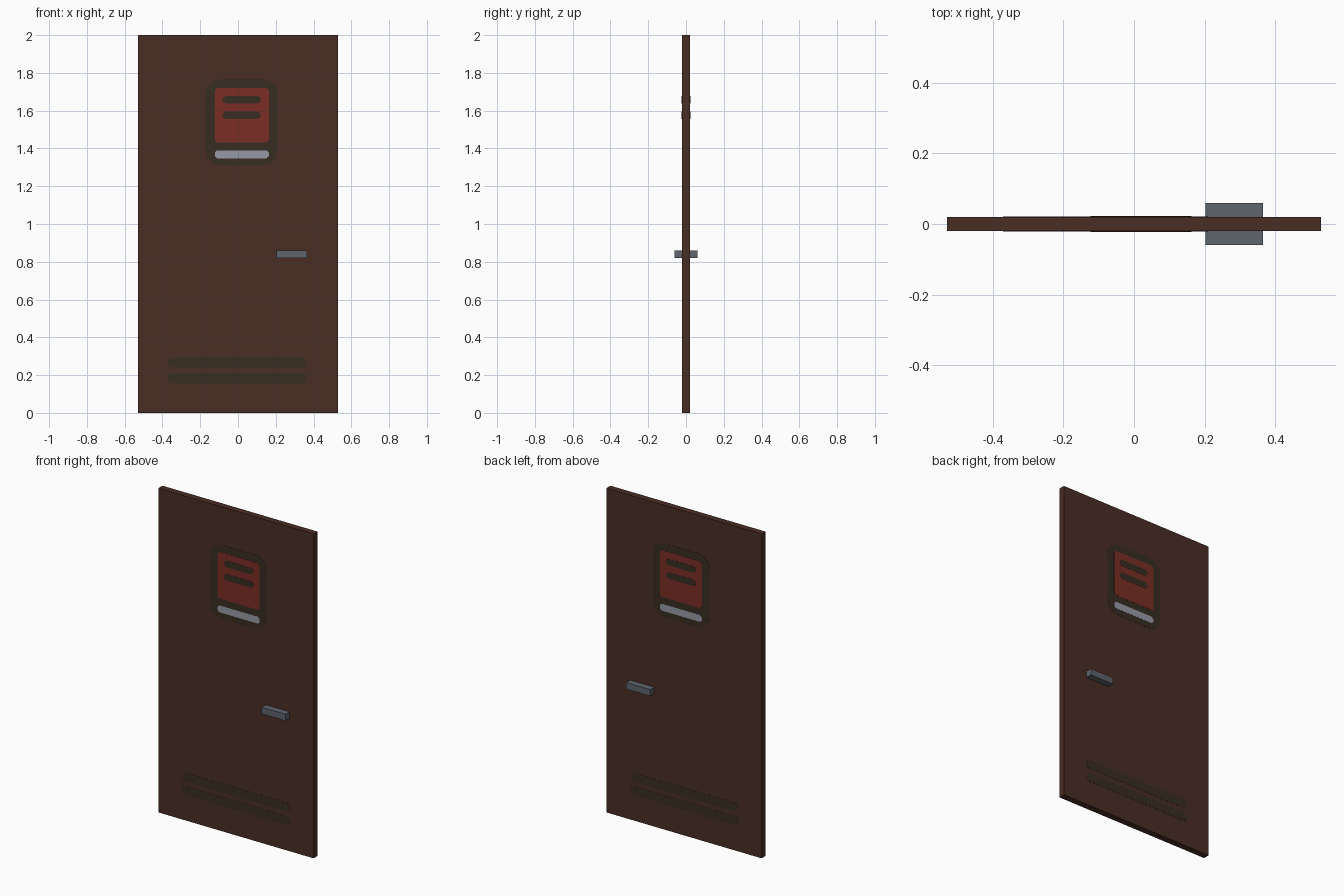
import bpy, bmesh, math

if "Cube" in bpy.data.objects:
    bpy.data.objects.remove(bpy.data.objects["Cube"])


def srgb(r, g, b):
    f = lambda c: c / 12.92 if c <= 0.04045 else ((c + 0.055) / 1.055) ** 2.4
    return (f(r / 255), f(g / 255), f(b / 255), 1)


def material(name, rgb):
    m = bpy.data.materials.new(name)
    m.diffuse_color = srgb(*rgb)
    m.use_nodes = True
    m.node_tree.nodes["Principled BSDF"].inputs["Base Color"].default_value = m.diffuse_color
    return m


BROWN = material("door brown", (74, 45, 36))
DARK = material("dark olive", (55, 45, 34))
RED = material("sign red", (122, 45, 36))
LIGHT = material("light grey", (150, 154, 164))
STEEL = material("handle steel", (94, 99, 108))

HALF = 0.02  # half thickness of the door


def finish(name, bm, mat):
    bmesh.ops.recalc_face_normals(bm, faces=bm.faces)
    mesh = bpy.data.meshes.new(name)
    bm.to_mesh(mesh)
    bm.free()
    mesh.materials.append(mat)
    ob = bpy.data.objects.new(name, mesh)
    bpy.context.collection.objects.link(ob)
    return ob


def box(name, x0, x1, y0, y1, z0, z1, mat):
    bm = bmesh.new()
    bmesh.ops.create_cube(bm, size=1)
    for v in bm.verts:
        v.co = ((x0 + x1) / 2 + v.co.x * (x1 - x0),
                (y0 + y1) / 2 + v.co.y * (y1 - y0),
                (z0 + z1) / 2 + v.co.z * (z1 - z0))
    return finish(name, bm, mat)


def plate(name, x0, x1, z0, z1, radius, layer, mat, steps=3):
    """Thin rounded plate on the front, mirrored onto the back."""
    bm = bmesh.new()
    pts = []
    corners = [(x1 - radius, z1 - radius), (x0 + radius, z1 - radius),
               (x0 + radius, z0 + radius), (x1 - radius, z0 + radius)]
    for i, (cx, cz) in enumerate(corners):
        for s in range(steps + 1):
            a = math.pi / 2 * (i + s / steps)
            pts.append((cx + radius * math.cos(a), -HALF, cz + radius * math.sin(a)))
    face = bm.faces.new([bm.verts.new(p) for p in pts])
    out = bmesh.ops.extrude_face_region(bm, geom=[face])
    for v in out["geom"]:
        if isinstance(v, bmesh.types.BMVert):
            v.co.y -= 0.001 * layer
    ob = finish(name, bm, mat)
    mir = ob.modifiers.new("both sides", "MIRROR")
    mir.use_axis = (False, True, False)
    mir.use_mirror_merge = False
    return ob


# door panel and the lever on each side
box("door_panel", -0.53, 0.53, -HALF, HALF, 0, 2, BROWN)
for side, y0, y1 in (("front", -0.06, -HALF), ("back", HALF, 0.06)):
    box(side + "_handle", 0.203, 0.366, y0, y1, 0.82, 0.86, STEEL)

# sign: dark frame, red field with two bars, light strip below
plate("sign_frame", -0.175, 0.21, 1.31, 1.767, 0.08, 1, DARK)
plate("sign_field", -0.123, 0.163, 1.432, 1.72, 0.012, 2, RED, 1)
plate("sign_strip", -0.123, 0.163, 1.347, 1.39, 0.012, 2, LIGHT, 1)
for i, z in enumerate((1.658, 1.576)):
    plate(f"sign_bar_{i + 1}", -0.082, 0.121, z - 0.02, z + 0.02, 0.0195, 3, DARK, 2)

# two vent slots near the floor
for i, z in enumerate((0.267, 0.184)):
    plate(f"vent_slot_{i + 1}", -0.372, 0.366, z - 0.028, z + 0.028, 0.027, 1, DARK)
